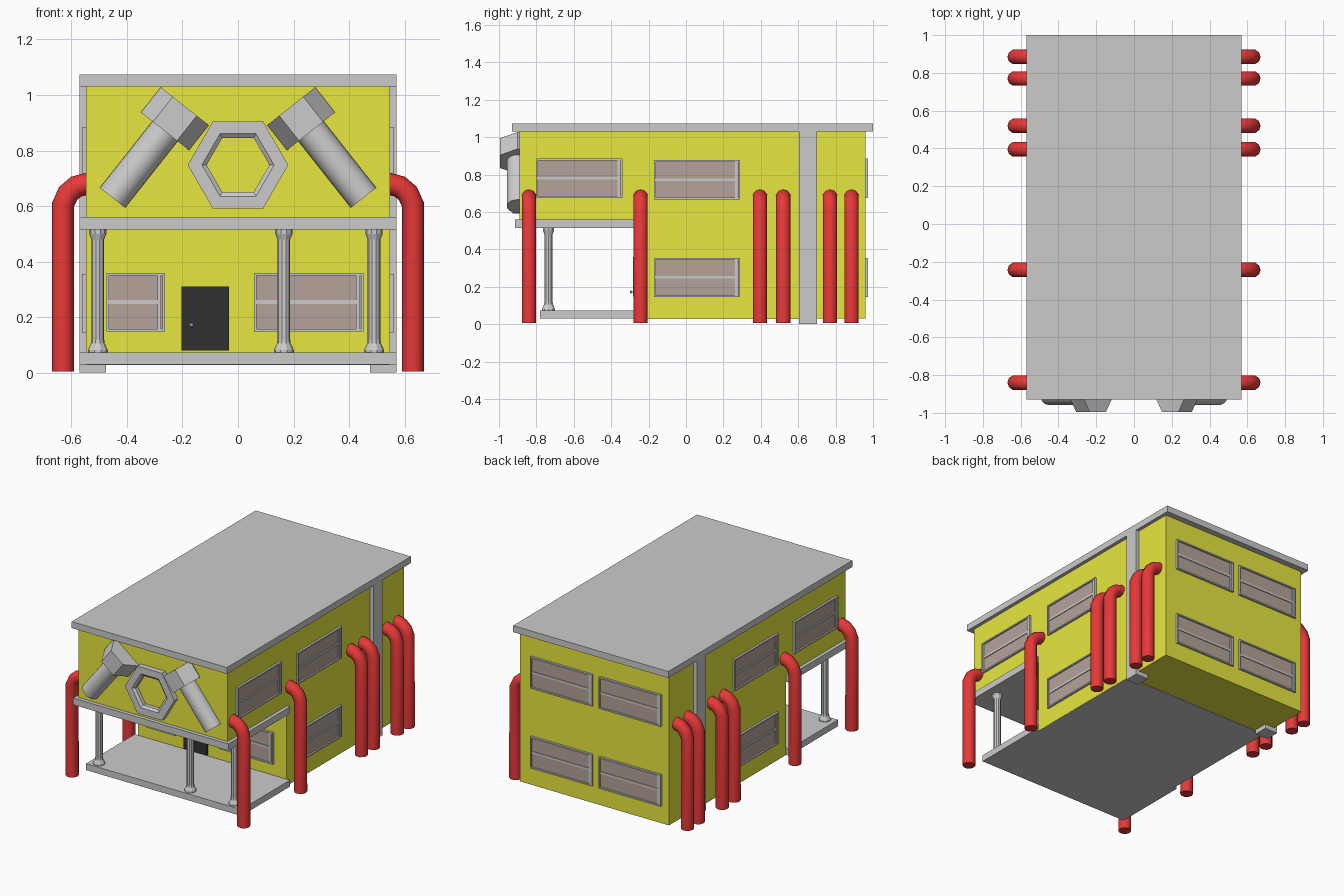
import bpy, bmesh, math
from mathutils import Matrix, Vector

if "Cube" in bpy.data.objects:
    bpy.data.objects.remove(bpy.data.objects["Cube"])


def material(name, rgb):
    m = bpy.data.materials.new(name)
    m.diffuse_color = (*rgb, 1)
    m.use_nodes = True
    m.node_tree.nodes["Principled BSDF"].inputs["Base Color"].default_value = m.diffuse_color
    return m


YELLOW = material("yellow_wall", (0.8, 0.8, 0.05))
RED = material("red_pipe", (0.8, 0.04, 0.04))
BROWN = material("brown_glass", (0.46, 0.37, 0.32))
BLACK = material("black_door", (0.03, 0.03, 0.03))


def finish(name, bm, mat=None, smooth=False):
    bmesh.ops.recalc_face_normals(bm, faces=bm.faces)
    me = bpy.data.meshes.new(name)
    bm.to_mesh(me)
    bm.free()
    ob = bpy.data.objects.new(name, me)
    bpy.context.collection.objects.link(ob)
    if mat:
        me.materials.append(mat)
    if smooth:
        bpy.ops.object.select_all(action='DESELECT')
        ob.select_set(True)
        bpy.context.view_layer.objects.active = ob
        bpy.ops.object.shade_smooth_by_angle(angle=math.radians(35))
    return ob


def add_box(bm, x, y, z, mtx=Matrix()):
    c = Vector(((x[0] + x[1]) / 2, (y[0] + y[1]) / 2, (z[0] + z[1]) / 2))
    s = (x[1] - x[0], y[1] - y[0], z[1] - z[0], 1)
    bmesh.ops.create_cube(bm, size=1, matrix=mtx @ Matrix.Translation(c) @ Matrix.Diagonal(s))


def box(name, x, y, z, mat=None):
    bm = bmesh.new()
    add_box(bm, x, y, z)
    return finish(name, bm, mat)


def lathe(name, profile, sides, mtx, smooth=False, turn=0.0, closed=False):
    """Rings of (radius, height) about local z, capped or joined into a loop."""
    bm = bmesh.new()
    rings = []
    for r, h in profile:
        rings.append([bm.verts.new(mtx @ Vector((r * math.cos(turn + math.tau * i / sides),
                                                 r * math.sin(turn + math.tau * i / sides), h)))
                      for i in range(sides)])
    pairs = list(zip(rings, rings[1:])) + ([(rings[-1], rings[0])] if closed else [])
    for a, b in pairs:
        for i in range(sides):
            j = (i + 1) % sides
            bm.faces.new((a[i], a[j], b[j], b[i]))
    if not closed:
        bm.faces.new(rings[0])
        bm.faces.new(rings[-1])
    return finish(name, bm, None, smooth)


# Building body: side profile with the ground floor set back
profile = [(-0.27, 0.03), (0.96, 0.03), (0.96, 1.04), (-0.89, 1.04), (-0.89, 0.54), (-0.27, 0.54)]
bm = bmesh.new()
face = bm.faces.new([bm.verts.new((-0.547, y, z)) for y, z in profile])
ext = bmesh.ops.extrude_face_region(bm, geom=[face])
bmesh.ops.translate(bm, vec=(1.094, 0, 0), verts=[v for v in ext["geom"] if isinstance(v, bmesh.types.BMVert)])
finish("building_body", bm, YELLOW)

# Slabs
box("roof", (-0.57, 0.57), (-0.93, 1.0), (1.03, 1.073))
box("porch_roof", (-0.57, 0.57), (-0.915, -0.268), (0.515, 0.56)).scale = (1, 1, 1)
box("porch_floor", (-0.57, 0.57), (-0.78, -0.268), (0.03, 0.073))
box("foundation", (-0.545, 0.545), (-0.268, 0.6), (0.027, 0.05))

# Wall pillars and red pipes on both sides
for side, s in (("left", -1), ("right", 1)):
    box("wall_pillar_" + side, sorted((s * 0.475, s * 0.57)), (0.605, 0.70), (0, 1.035))
    for n, y in enumerate((-0.84, -0.243, 0.395, 0.52, 0.77, 0.885)):
        cu = bpy.data.curves.new("pipe", 'CURVE')
        cu.dimensions = '3D'
        cu.bevel_depth = 0.04
        cu.bevel_resolution = 3
        cu.use_fill_caps = True
        path = [(0.63, 0.005), (0.63, 0.605), (0.612, 0.645), (0.583, 0.67), (0.545, 0.68), (0.53, 0.68)]
        sp = cu.splines.new('POLY')
        sp.points.add(len(path) - 1)
        for p, (x, z) in zip(sp.points, path):
            p.co = (s * x, y, z, 1)
        ob = bpy.data.objects.new(f"pipe_{side}_{n + 1}", cu)
        bpy.context.collection.objects.link(ob)
        cu.materials.append(RED)


# Windows: local x runs right along the wall, local -y points outward
def window(name, origin, angle, w, h=0.21):
    m = Matrix.Translation(origin) @ Matrix.Rotation(math.radians(angle), 4, 'Z')
    a, b, t = w / 2, h / 2, 0.009
    bm = bmesh.new()
    add_box(bm, (-a, a), (-0.014, 0.01), (b - t, b), m)
    add_box(bm, (-a, a), (-0.014, 0.01), (-b, -b + t), m)
    add_box(bm, (-a, -a + t), (-0.014, 0.01), (-b + t, b - t), m)
    add_box(bm, (a - t, a), (-0.014, 0.01), (-b + t, b - t), m)
    add_box(bm, (a - 0.027, a - 0.014), (-0.010, 0.01), (-b + t, b - t), m)
    add_box(bm, (-a + t, a - 0.027), (-0.009, 0.01), (-0.007, 0.007), m)
    finish(name + "_frame", bm)
    bm = bmesh.new()
    add_box(bm, (-a + t / 2, a - t / 2), (-0.004, 0.01), (-b + t / 2, b - t / 2), m)
    finish(name + "_glass", bm, BROWN)


for side, x, ang in (("left", -0.547, -90), ("right", 0.547, 90)):
    window(f"window_{side}_front", (x, -0.57, 0.78), ang, 0.46)
    window(f"window_{side}_upper", (x, 0.06, 0.772), ang, 0.46)
    window(f"window_{side}_lower", (x, 0.06, 0.25), ang, 0.46)
for level, z in (("lower", 0.25), ("upper", 0.78)):
    window(f"window_back_{level}_a", (0.237, 0.96, z), 180, 0.455)
    window(f"window_back_{level}_b", (-0.267, 0.96, z), 180, 0.455)
window("window_porch_left", (-0.368, -0.27, 0.254), 0, 0.21)
window("window_porch_right", (0.255, -0.27, 0.254), 0, 0.395)

# Door and knob
box("door", (-0.203, -0.033), (-0.282, -0.26), (0.08, 0.31), BLACK)
lathe("door_knob", [(0.004, 0), (0.004, 0.008), (0.008, 0.011), (0.008, 0.016), (0.004, 0.019)], 10,
      Matrix.Translation((-0.168, -0.28, 0.172)) @ Matrix.Rotation(math.radians(90), 4, 'X'))

# Porch columns with flared ends
for n, x in enumerate((-0.505, 0.165, 0.49)):
    lathe(f"porch_column_{n + 1}",
          [(0.036, 0.07), (0.036, 0.082), (0.025, 0.105), (0.023, 0.12), (0.023, 0.48), (0.031, 0.5), (0.031, 0.52)],
          10, Matrix.Translation((x, -0.735, 0)))

# Hexagonal nut on the upper front wall
lathe("front_nut", [(0.181, -0.01), (0.181, 0.04), (0.13, 0.04), (0.113, 0.028), (0.113, -0.01)], 6,
      Matrix.Translation((0, -0.887, 0.748)) @ Matrix.Rotation(math.radians(90), 4, 'X'), closed=True)

# Pair of slanted bolts, half sunk into the wall
for side, s in (("left", -1), ("right", 1)):
    axis = Vector((-s * 0.62, 0, 0.785)).normalized()
    cross = Vector((0, 1, 0)).cross(axis)
    rot = Matrix((cross, (0, 1, 0), axis)).transposed().to_4x4()
    m = Matrix.Translation((s * 0.452, -0.9, 0.63)) @ rot
    lathe("bolt_shaft_" + side, [(0.058, 0), (0.058, 0.33)], 24, m, smooth=True)
    lathe("bolt_head_" + side, [(0.11, 0.305), (0.11, 0.42)], 6, m)
